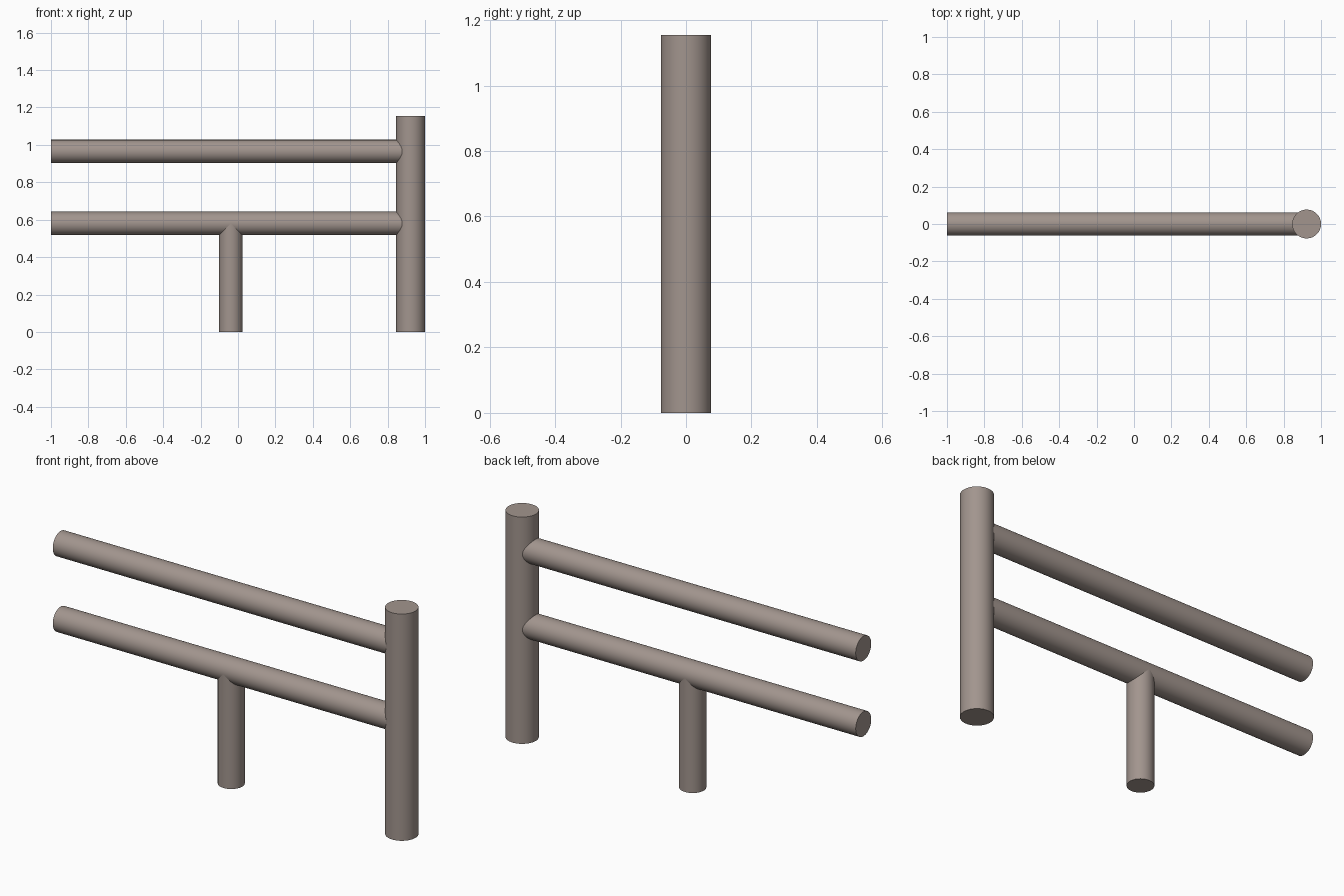
import bpy
import math

if "Cube" in bpy.data.objects:
    bpy.data.objects.remove(bpy.data.objects["Cube"])

wood = bpy.data.materials.new("weathered_wood")
wood.diffuse_color = (0.36, 0.30, 0.27, 1)
wood.use_nodes = True
wood.node_tree.nodes["Principled BSDF"].inputs["Base Color"].default_value = wood.diffuse_color


def pole(name, radius, length, centre, along_x=False):
    """Smooth round pole, upright or lying along x."""
    bpy.ops.mesh.primitive_cylinder_add(
        vertices=64, radius=radius, depth=length, location=centre,
        rotation=(0, math.pi / 2 if along_x else 0, 0))
    ob = bpy.context.object
    ob.name = name
    ob.data.materials.append(wood)
    bpy.ops.object.shade_smooth_by_angle(angle=math.radians(30))
    return ob


POST_X, POST_R, POST_H = 0.923, 0.077, 1.155
RAIL_R = 0.0625

# Tall end post
pole("end_post", POST_R, POST_H, (POST_X, 0, POST_H / 2))

# Two horizontal rails, running into the middle of the post
for name, z in (("lower_rail", 0.58), ("upper_rail", 0.965)):
    pole(name, RAIL_R, POST_X + 1, ((POST_X - 1) / 2, 0, z), along_x=True)

# Short middle post, running up to the axis of the lower rail
pole("middle_post", RAIL_R, 0.58, (-0.038, 0, 0.29))
